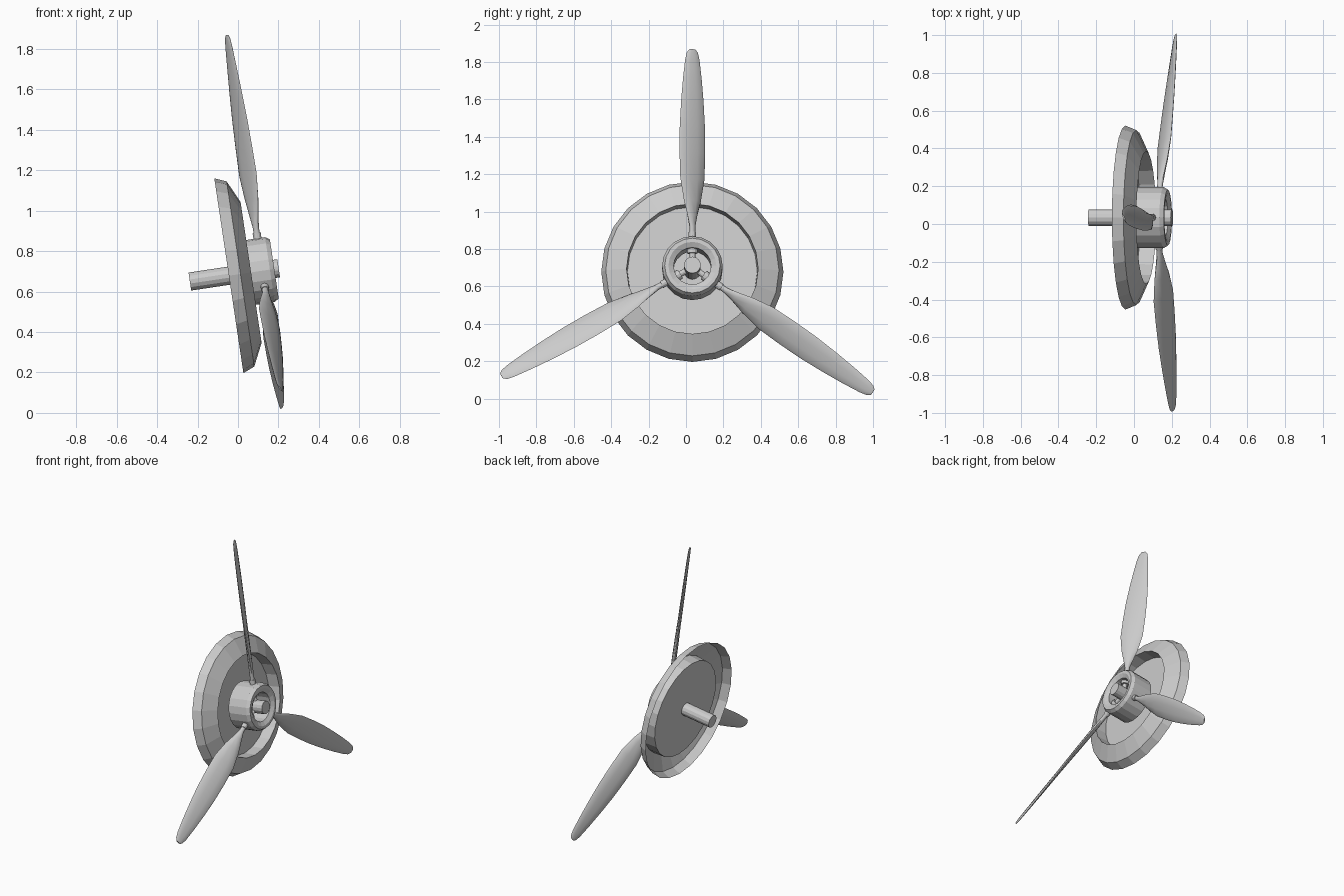
import bpy, bmesh, math
from mathutils import Matrix, Vector

if "Cube" in bpy.data.objects:
    bpy.data.objects.remove(bpy.data.objects["Cube"])

grey = bpy.data.materials.new("plain_grey")
grey.diffuse_color = (0.6, 0.6, 0.6, 1)
grey.use_nodes = True
grey.node_tree.nodes["Principled BSDF"].inputs["Base Color"].default_value = grey.diffuse_color

# Local frame: x along the axle, z towards the top blade, origin in the blade plane
FRAME = Matrix.Translation((0.12, 0.034, 0.703)) @ Matrix.Rotation(math.radians(-8.5), 4, 'Y')
BLADE_ANGLES = (0, 125, 240)


def finish(name, bm, matrix=FRAME, smooth=None):
    bmesh.ops.remove_doubles(bm, verts=bm.verts, dist=1e-5)
    bmesh.ops.recalc_face_normals(bm, faces=bm.faces)
    mesh = bpy.data.meshes.new(name)
    bm.to_mesh(mesh)
    bm.free()
    mesh.materials.append(grey)
    ob = bpy.data.objects.new(name, mesh)
    bpy.context.collection.objects.link(ob)
    ob.matrix_world = matrix
    if smooth:
        bpy.ops.object.select_all(action='DESELECT')
        ob.select_set(True)
        bpy.context.view_layer.objects.active = ob
        bpy.ops.object.shade_smooth_by_angle(angle=math.radians(smooth))
    return ob


def lathe(name, profile, sides, closed=False, matrix=FRAME, smooth=None):
    """Turn (axial, radius) points round local x."""
    bm = bmesh.new()
    pts = profile + profile[:1] if closed else profile
    vs = [bm.verts.new((a, 0, r)) for a, r in pts]
    edges = [bm.edges.new(p) for p in zip(vs, vs[1:])]
    bmesh.ops.spin(bm, geom=vs + edges, cent=(0, 0, 0), axis=(1, 0, 0),
                   angle=math.tau, steps=sides, use_merge=False)
    return finish(name, bm, matrix, smooth)


# Dished backing plate, a thin turned sheet with a recessed face
lathe("dished_plate", [(-0.167, 0.487), (-0.109, 0.463), (-0.056, 0.352),
                       (-0.14, 0.347), (-0.14, 0)], 24)

# Hub ring with bevelled front lip
lathe("hub_ring", [(-0.106, 0.162), (0.038, 0.162), (0.06, 0.148), (0.06, 0.128),
                   (0.045, 0.1), (-0.106, 0.1)], 20, closed=True)

# Axle through plate and hub
lathe("axle", [(-0.362, 0), (-0.362, 0.045), (0.082, 0.045), (0.082, 0)], 14)


def blade(name, matrix):
    # radius from axle, chord, thickness, pitch in degrees
    stations = [(0.17, 0.030, 0.030, 40), (0.22, 0.034, 0.030, 40), (0.28, 0.066, 0.030, 38),
                (0.36, 0.112, 0.030, 36), (0.48, 0.156, 0.028, 34), (0.62, 0.160, 0.026, 31),
                (0.76, 0.154, 0.023, 29), (0.90, 0.134, 0.020, 27), (1.02, 0.110, 0.017, 25),
                (1.12, 0.084, 0.014, 23), (1.16, 0.064, 0.012, 22), (1.178, 0.034, 0.008, 22)]
    n = 10
    bm = bmesh.new()
    rings = []
    for r, chord, thick, pitch in stations:
        p = math.radians(pitch)
        ring = []
        for i in range(n):
            t = math.tau * i / n
            u, v = chord / 2 * math.cos(t), thick / 2 * math.sin(t)
            ring.append(bm.verts.new((v * math.cos(p) - u * math.sin(p),
                                      u * math.cos(p) + v * math.sin(p), r)))
        rings.append(ring)
    for a, b in zip(rings, rings[1:]):
        for i in range(n):
            j = (i + 1) % n
            bm.faces.new((a[i], a[j], b[j], b[i]))
    bm.faces.new(rings[0])
    bm.faces.new(rings[-1])
    finish(name, bm, matrix, 40)


# Blades, each with a root collar and an inner spoke to the axle
for k, angle in enumerate(BLADE_ANGLES, 1):
    turn = FRAME @ Matrix.Rotation(math.radians(-angle), 4, 'X')
    radial = turn @ Matrix.Rotation(math.radians(-90), 4, 'Y')   # local x -> outward
    blade(f"blade_{k}", turn)
    lathe(f"blade_collar_{k}", [(0.13, 0), (0.13, 0.02), (0.19, 0.02), (0.19, 0)], 12,
          matrix=radial)
    lathe(f"hub_spoke_{k}", [(0.03, 0), (0.03, 0.016), (0.075, 0.016), (0.075, 0.028),
                             (0.12, 0.028), (0.12, 0)], 12, matrix=radial)
